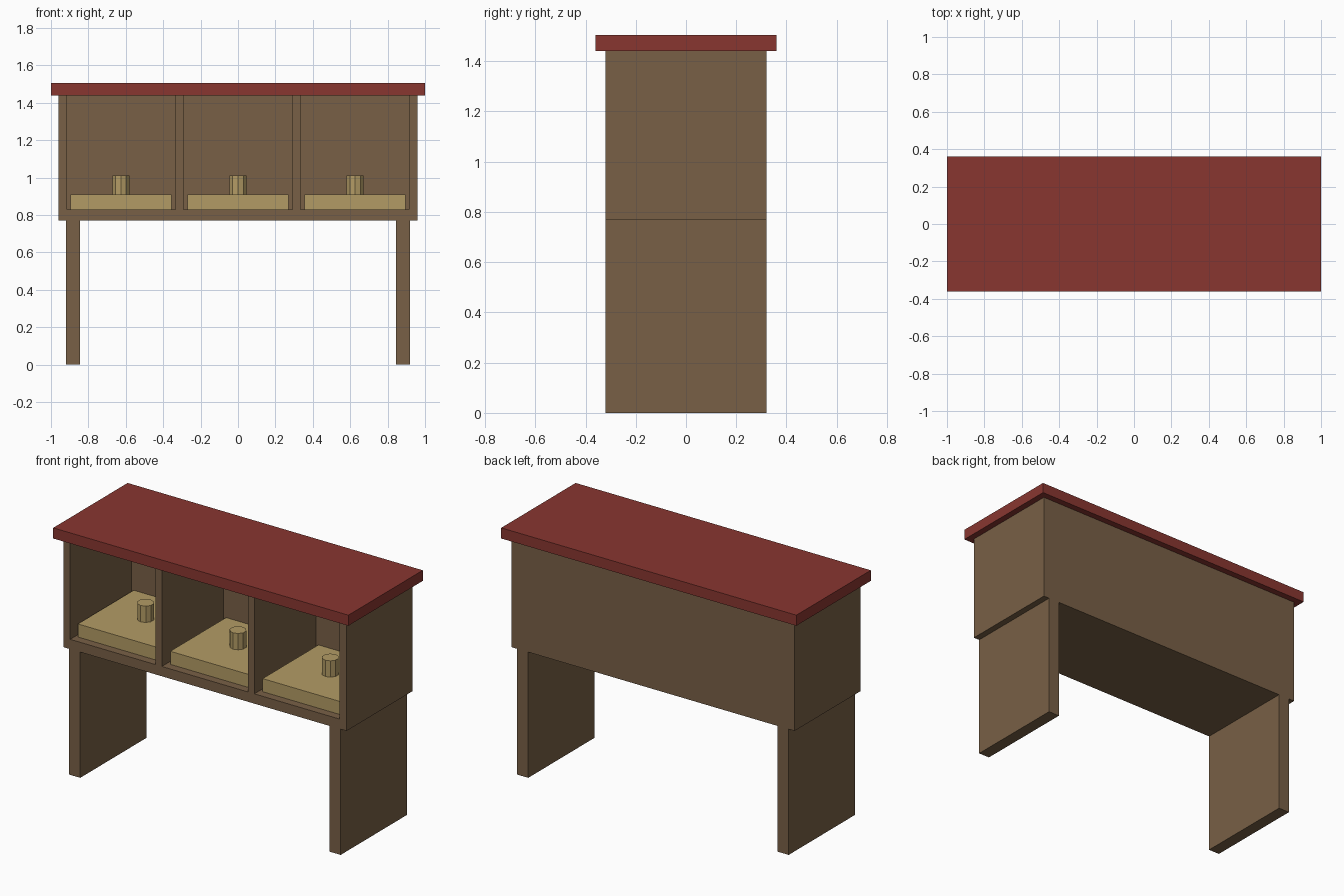
import bpy, bmesh
from mathutils import Vector

cube = bpy.data.objects.get("Cube")
if cube:
    bpy.data.objects.remove(cube, do_unlink=True)


def material(name, rgb):
    m = bpy.data.materials.new(name)
    m.use_nodes = True
    colour = (*rgb, 1)
    m.diffuse_color = colour
    bsdf = next(n for n in m.node_tree.nodes if n.type == 'BSDF_PRINCIPLED')
    bsdf.inputs["Base Color"].default_value = colour
    return m


wood = material("brown wood", (0.19, 0.117, 0.061))
red = material("red roof", (0.25, 0.037, 0.030))
straw = material("straw", (0.45, 0.33, 0.13))


def add_object(name, bm, mat):
    mesh = bpy.data.meshes.new(name)
    bm.to_mesh(mesh)
    bm.free()
    mesh.materials.append(mat)
    obj = bpy.data.objects.new(name, mesh)
    bpy.context.collection.objects.link(obj)
    return obj


def box_mesh(x, y, z):
    bm = bmesh.new()
    bmesh.ops.create_cube(bm, size=1)
    for v in bm.verts:
        v.co = Vector([lo + (hi - lo) * (c + 0.5)
                       for c, (lo, hi) in zip(v.co, (x, y, z))])
    return bm


# Main dimensions
half_width, half_depth = 0.96, 0.32
base, floor, top = 0.77, 0.83, 1.44
bays = [(-0.913, -0.335), (-0.292, 0.292), (0.335, 0.913)]

# Cabinet: one block with three bays pushed in from the front
bm = box_mesh((-half_width, half_width), (-half_depth, half_depth), (base, top))
cuts = [((x, 0, 0), (1, 0, 0)) for bay in bays for x in bay]
cuts.append(((0, 0, floor), (0, 0, 1)))
for point, normal in cuts:
    bmesh.ops.bisect_plane(bm, geom=bm.verts[:] + bm.edges[:] + bm.faces[:],
                           plane_co=point, plane_no=normal)
bm.normal_update()
openings = []
for f in bm.faces:
    c = f.calc_center_median()
    if f.normal.y < -0.9 and c.z > floor and any(a < c.x < b for a, b in bays):
        openings.append(f)
pushed = bmesh.ops.extrude_face_region(bm, geom=openings)["geom"]
bmesh.ops.translate(bm, vec=(0, 0.595, 0),
                    verts=[g for g in pushed if isinstance(g, bmesh.types.BMVert)])
bmesh.ops.delete(bm, geom=[f for f in openings if f.is_valid], context='FACES')
# The roof closes the top of the cabinet
lid = [f for f in bm.faces if all(v.co.z > top - 0.01 for v in f.verts)]
bmesh.ops.delete(bm, geom=lid, context='FACES')
bmesh.ops.dissolve_limit(bm, angle_limit=0.01, verts=bm.verts[:], edges=bm.edges[:])
bmesh.ops.recalc_face_normals(bm, faces=bm.faces[:])
add_object("cabinet", bm, wood)

# Overhanging roof
add_object("roof", box_mesh((-1, 1), (-0.36, 0.36), (top, 1.505)), red)

# Panel legs
for side, x in (("right", (-0.92, -0.845)), ("left", (0.845, 0.92))):
    add_object(side + "_leg", box_mesh(x, (-half_depth, half_depth), (0, base)), wood)

# Straw bed and short post in each bay
for label, x in (("right", -0.626), ("middle", 0), ("left", 0.626)):
    add_object(label + "_bed",
               box_mesh((x - 0.27, x + 0.27), (-0.27, 0.27), (floor, 0.91)), straw)
    bm = bmesh.new()
    bmesh.ops.create_cone(bm, cap_ends=True, segments=10,
                          radius1=0.048, radius2=0.048, depth=0.1)
    bmesh.ops.translate(bm, vec=(x, 0, 0.96), verts=bm.verts[:])
    add_object(label + "_post", bm, straw)
